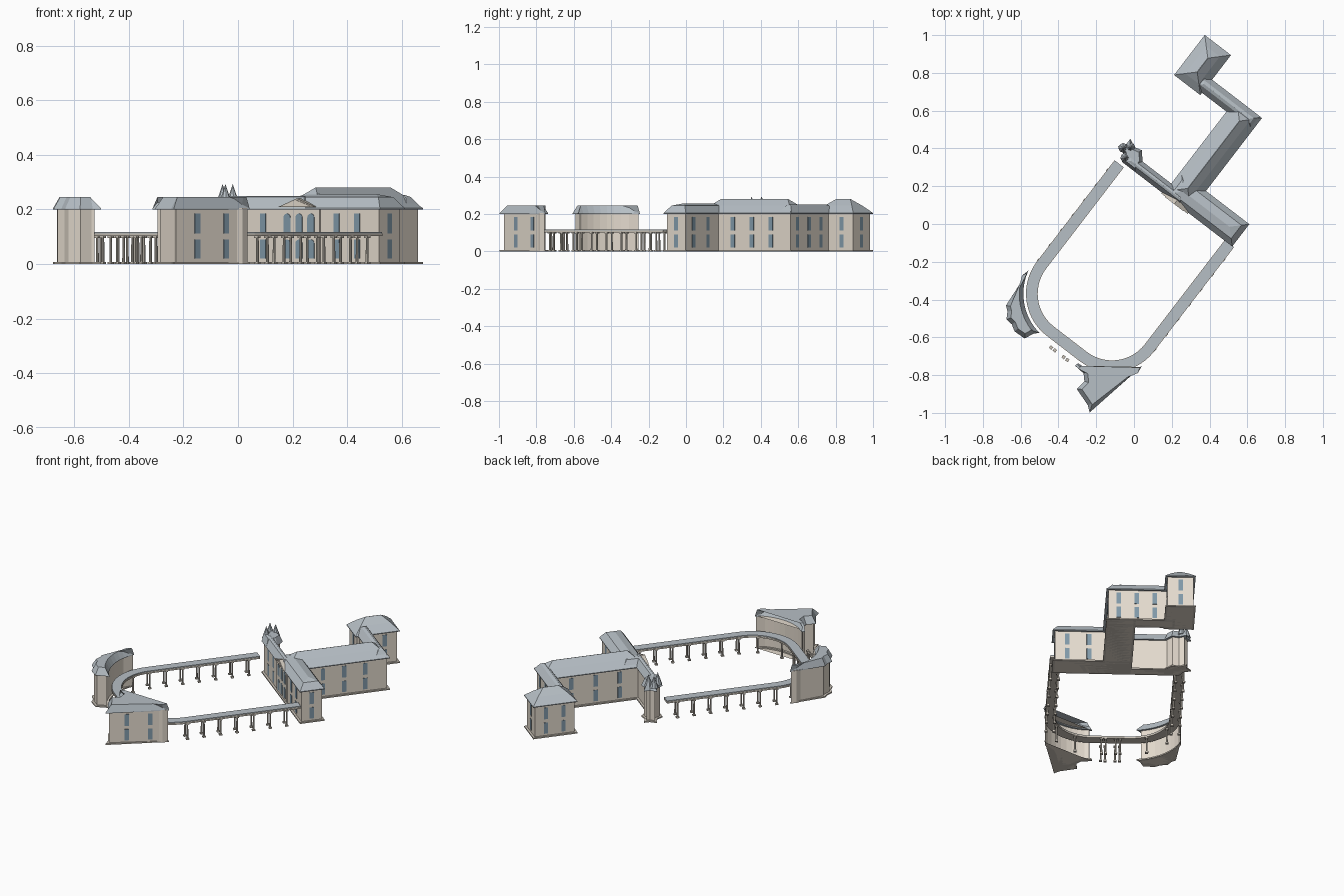
import bpy, bmesh, math
from mathutils import Vector, Matrix

if "Cube" in bpy.data.objects:
    bpy.data.objects.remove(bpy.data.objects["Cube"])

ROT = Matrix.Rotation(math.radians(-37.5), 4, 'Z')   # plan is turned on the site


def mat(name, c):
    m = bpy.data.materials.new(name)
    m.diffuse_color = (*c, 1)
    m.use_nodes = True
    m.node_tree.nodes["Principled BSDF"].inputs["Base Color"].default_value = m.diffuse_color
    return m


WALL = mat("cream_wall", (0.78, 0.71, 0.62))
ROOF = mat("slate", (0.47, 0.52, 0.56))
GLASS = mat("glass", (0.22, 0.32, 0.40))
TRIM = mat("trim", (0.62, 0.57, 0.50))


def finish(name, bm, m):
    bmesh.ops.recalc_face_normals(bm, faces=bm.faces)
    bm.transform(ROT)
    me = bpy.data.meshes.new(name)
    bm.to_mesh(me)
    bm.free()
    me.materials.append(m)
    ob = bpy.data.objects.new(name, me)
    bpy.context.collection.objects.link(ob)
    return ob


def loft(name, rings, m):
    """Stack of (polygon, z) rings with equal counts, capped both ends."""
    bm = bmesh.new()
    vs = [[bm.verts.new((u, v, z)) for u, v in p] for p, z in rings]
    n = len(vs[0])
    for a, b in zip(vs, vs[1:]):
        for i in range(n):
            bm.faces.new((a[i], a[(i + 1) % n], b[(i + 1) % n], b[i]))
    bm.faces.new(vs[0])
    bm.faces.new(vs[-1])
    bmesh.ops.remove_doubles(bm, verts=bm.verts, dist=1e-5)
    return finish(name, bm, m)


def inset(poly, d):
    out, n = [], len(poly)
    area = sum(poly[i][0] * poly[(i + 1) % n][1] - poly[(i + 1) % n][0] * poly[i][1] for i in range(n))
    s = 1 if area > 0 else -1
    for i in range(n):
        a, b, c = (Vector(poly[(i + k) % n]) for k in (-1, 0, 1))
        e, f = (b - a).normalized(), (c - b).normalized()
        n1, n2 = Vector((-e.y, e.x)) * s, Vector((-f.y, f.x)) * s
        k = (n1 + n2) / max(1 + n1.dot(n2), 0.35)
        out.append(tuple(b + k * d))
    return out


def rect(u0, u1, v0, v1):
    return [(u0, v0), (u1, v0), (u1, v1), (u0, v1)]


def walls(name, eave):
    loft(name + "_walls", [(inset(eave, 0.013), 0), (inset(eave, 0.013), 0.206)], WALL)
    loft(name + "_plinth", [(eave, 0), (eave, 0.008)], TRIM)


def wing(name, u0, u1, v0, v1, d, zr):
    """Rectangular wing under a two-slope hipped roof."""
    e = rect(u0, u1, v0, v1)
    walls(name, e)
    h = min(u1 - u0, v1 - v0) / 2 - 0.001
    loft(name + "_roof", [(e, 0.2), (e, 0.205), (inset(e, d), 0.245), (inset(e, h), zr)], ROOF)


def flat_wing(name, e, d):
    walls(name, e)
    loft(name + "_roof", [(e, 0.2), (e, 0.204), (inset(e, d), 0.245)], ROOF)


def windows(name, p, q, fracs, w=0.026, arched=False):
    """Two storeys of panes along wall p->q (outside is to the right of p->q)."""
    bm = bmesh.new()
    p, q = Vector(p), Vector(q)
    t = (q - p).normalized()
    nrm = Vector((t.y, -t.x))
    for f in fracs:
        c = p.lerp(q, f)
        for z0, z1 in ((0.02, 0.09), (0.112, 0.185)):
            prof = [(-w / 2, z0), (w / 2, z0), (w / 2, z1), (-w / 2, z1)]
            if arched:
                prof = prof[:2] + [(w / 2 * math.cos(a * math.pi / 6), z1 - w / 2 + w / 2 * math.sin(a * math.pi / 6))
                                   for a in range(7)]
            r = []
            for off in (-0.004, 0.002):
                r.append([bm.verts.new((*(c + t * s + nrm * off), z)) for s, z in prof])
            k = len(prof)
            for i in range(k):
                bm.faces.new((r[0][i], r[0][(i + 1) % k], r[1][(i + 1) % k], r[1][i]))
            bm.faces.new(r[0])
            bm.faces.new(r[1])
    finish(name, bm, GLASS)


# main house wings (u along the front, v towards the back)
wing("front_right_wing", 0.03, 0.485, 0.222, 0.371, 0.03, 0.256)
wing("front_left_wing", -0.25, 0.14, 0.222, 0.29, 0.022, 0.25)
wing("central_wing", 0.026, 0.196, 0.238, 0.857, 0.042, 0.28)
wing("back_wing", -0.2, 0.19, 0.77, 0.858, 0.028, 0.252)
wing("back_pavilion", -0.312, -0.137, 0.755, 1.022, 0.042, 0.28)

# lobed left end with small spires
lobed = [(-0.25, 0.222), (-0.16, 0.222), (-0.165, 0.29), (-0.205, 0.335), (-0.245, 0.325),
         (-0.29, 0.347), (-0.29, 0.31), (-0.318, 0.275), (-0.272, 0.262)]
flat_wing("left_end", lobed, 0.016)
for i, (u, v) in enumerate([(-0.29, 0.285), (-0.262, 0.31), (-0.25, 0.25)]):
    bm = bmesh.new()
    bmesh.ops.create_cone(bm, segments=8, radius1=0.026, radius2=0, depth=0.075, cap_ends=True,
                          matrix=Matrix.Translation((u, v, 0.255)))
    finish(f"spire_{i}", bm, ROOF)

# window rows
windows("front_windows", (-0.275, 0.235), (0.485, 0.235), [0.5 + d / 0.76 for d in (-0.265, -0.17, 0.17, 0.265)])
windows("arched_windows", (0.005, 0.231), (0.205, 0.231), [0.225, 0.5, 0.775], 0.032, True)
windows("right_end_windows", (0.472, 0.235), (0.472, 0.358), [0.5])
windows("rear_right_windows", (0.472, 0.358), (0.183, 0.358), [0.25, 0.68])
windows("central_right_windows", (0.183, 0.371), (0.183, 0.845), [0.18, 0.45, 0.72])
windows("central_left_windows", (0.039, 0.78), (0.039, 0.29), [0.2, 0.5, 0.8])
windows("back_windows", (0.177, 0.845), (-0.137, 0.845), [0.17, 0.5, 0.83])
windows("back_inner_windows", (-0.137, 0.783), (0.039, 0.783), [0.3, 0.75])
windows("pavilion_right_windows", (-0.15, 0.858), (-0.15, 1.009), [0.5])
windows("pavilion_back_windows", (-0.15, 1.009), (-0.299, 1.009), [0.5])
windows("pavilion_left_windows", (-0.299, 1.009), (-0.299, 0.768), [0.28, 0.72])
windows("pavilion_front_windows", (-0.299, 0.768), (-0.15, 0.768), [0.5])

# centre bay and pediment on the front
loft("centre_bay", [(rect(0.01, 0.2, 0.231, 0.26), 0), (rect(0.01, 0.2, 0.231, 0.26), 0.212)], WALL)
for nm, hw, z0, z1, v0, m in (("pediment_frame", 0.088, 0.208, 0.24, 0.216, TRIM),
                              ("pediment_panel", 0.062, 0.213, 0.234, 0.213, WALL)):
    tri = [(0.105 - hw, z0), (0.105 + hw, z0), (0.105, z1)]
    bm = bmesh.new()
    a, b = ([bm.verts.new((u, v, z)) for u, z in tri] for v in (v0, 0.28))
    for i in range(3):
        bm.faces.new((a[i], a[(i + 1) % 3], b[(i + 1) % 3], b[i]))
    bm.faces.new(a)
    bm.faces.new(b)
    finish(nm, bm, m)


# curved gate pavilions
def arc(cu, cv, r, a0, a1, n):
    return [(cu + r * math.cos(math.radians(a0 + (a1 - a0) * i / n)),
             cv + r * math.sin(math.radians(a0 + (a1 - a0) * i / n))) for i in range(n + 1)]


CL, CR, CV = -0.006, 0.214, -0.47
se = arc(CR, CV, 0.295, -20, -90, 10) + [(0.208, -0.785), (0.27, -0.79), (0.298, -0.82), (0.291, -0.877),
                                         (0.39, -0.91), (0.421, -0.935)]
nw = arc(CL, CV, 0.295, 193, 262, 10) + [(-0.069, -0.785), (-0.09, -0.833), (-0.156, -0.836),
                                         (-0.19, -0.815), (-0.228, -0.812), (-0.25, -0.775), (-0.275, -0.755)]
flat_wing("right_gate_pavilion", se, 0.022)
flat_wing("left_gate_pavilion", nw, 0.022)
w = inset(se, 0.013)
windows("gate_pavilion_windows", w[-1], w[0], [0.3, 0.7])


# covered walk around the forecourt
def track(off):
    r = 0.25 + off
    return ([(CL - r, 0.205)] + arc(CL, CV, r, 180, 270, 14) + arc(CR, CV, r, 270, 360, 14) + [(CR + r, 0.225)])


def walk(name, half, z0, z1, m):
    o, i = track(half), track(-half)
    bm = bmesh.new()
    rows = [[bm.verts.new((*p, z)) for p, z in ((a, z0), (b, z0), (b, z1), (a, z1))] for a, b in zip(o, i)]
    for a, b in zip(rows, rows[1:]):
        for k in range(4):
            bm.faces.new((a[k], a[(k + 1) % 4], b[(k + 1) % 4], b[k]))
    bm.faces.new(rows[0])
    bm.faces.new(rows[-1])
    finish(name, bm, m)


walk("walk_entablature", 0.031, 0.102, 0.112, TRIM)
walk("walk_roof", 0.028, 0.112, 0.117, ROOF)

# columns with base and capital, in pairs along the walk and at the gate
spots = [(c, -0.46 + 0.1 * k) for k in range(7) for c in (CL - 0.275, CL - 0.229, CR + 0.275, CR + 0.229)]
spots += [(u, v) for u in (0.05, 0.075, 0.133, 0.158) for v in (-0.7, -0.786)]
spots += [p for c, a in ((CL, 225), (CR, 315)) for p in arc(c, CV, 0.23, a - 20, a + 20, 1)]
bm = bmesh.new()
for u, v in spots:
    bmesh.ops.create_cone(bm, segments=8, radius1=0.0055, radius2=0.0045, depth=0.104, cap_ends=True,
                          matrix=Matrix.Translation((u, v, 0.052)))
    for z in (0.004, 0.1):
        bmesh.ops.create_cube(bm, size=1, matrix=Matrix.Translation((u, v, z)) @ Matrix.Diagonal((0.017, 0.017, 0.008, 1)))
finish("walk_columns", bm, TRIM)
